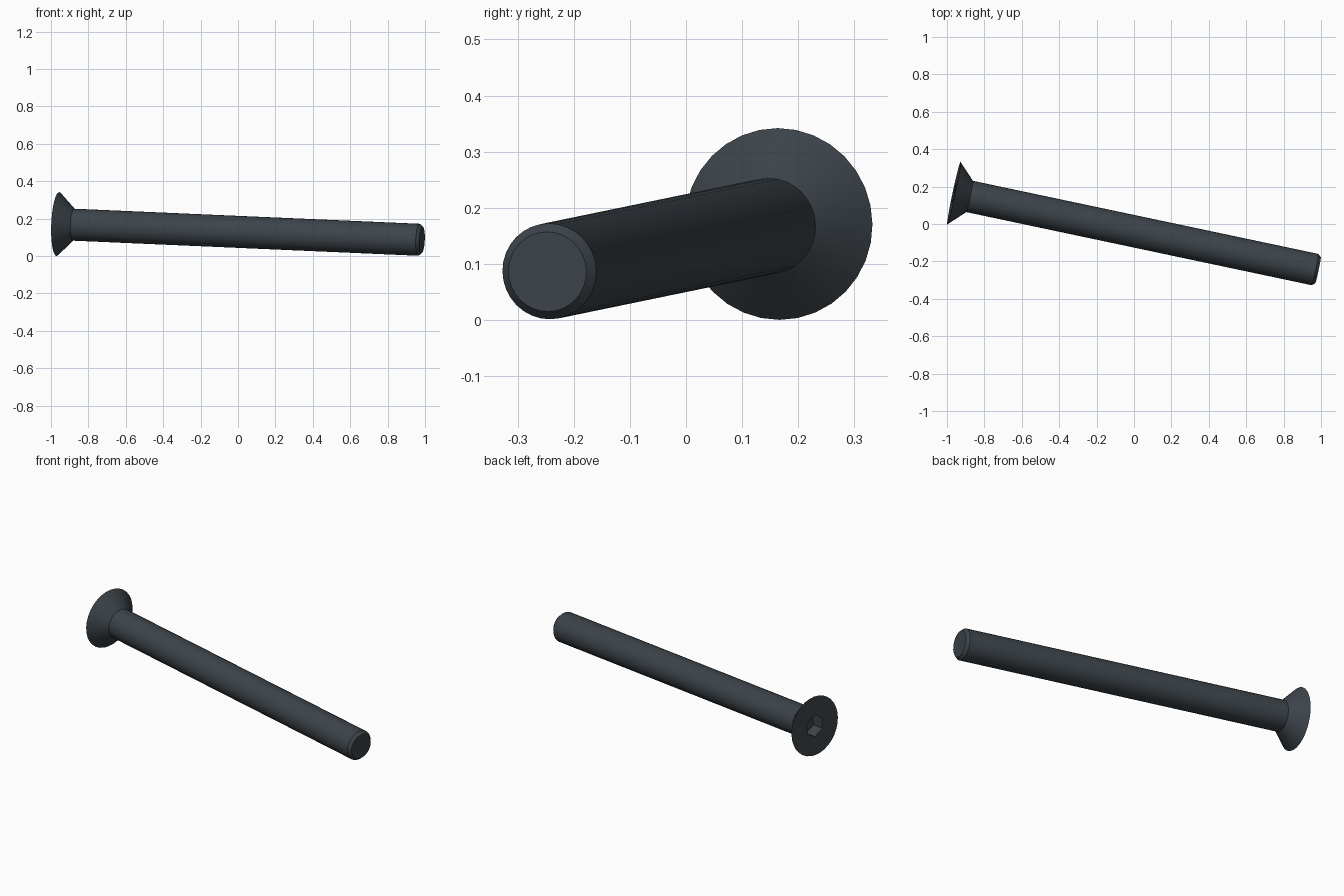
import bpy, bmesh
from math import sin, cos, tau, radians
from mathutils import Vector, Matrix

cube = bpy.data.objects.get("Cube")
if cube:
    bpy.data.objects.remove(cube, do_unlink=True)

# Dark steel
steel = bpy.data.materials.new("dark_steel")
steel.use_nodes = True
colour = (0.046, 0.058, 0.069, 1)
steel.diffuse_color = colour
steel.node_tree.nodes["Principled BSDF"].inputs["Base Color"].default_value = colour

# Bolt axis, running from the head centre to the tip centre
head = Vector((-0.963, 0.165, 0.171))
tip = Vector((0.984, -0.247, 0.086))
length = (tip - head).length
axis = (tip - head).normalized()
side = Vector((0, 0, 1)).cross(axis).normalized()
up = axis.cross(side)

bm = bmesh.new()


def ring(radius, along, sides):
    """Loop of vertices around the axis, with one corner straight up."""
    return [bm.verts.new((along, radius * sin(tau * i / sides), radius * cos(tau * i / sides)))
            for i in range(sides)]


def skin(a, b):
    """Join two loops with quads."""
    n = len(a)
    for i in range(n):
        j = (i + 1) % n
        bm.faces.new((a[i], a[j], b[j], b[i]))


def loop_edges(loop):
    return [bm.edges.get((v, loop[i - 1])) for i, v in enumerate(loop)]


# Countersunk head, shank and chamfered tip
profile = [(0.171, 0), (0.0855, 0.086), (0.0855, length - 0.017), (0.071, length)]
rings = [ring(r, x, 32) for r, x in profile]
for a, b in zip(rings, rings[1:]):
    skin(a, b)
bm.faces.new(rings[-1])

# Hexagonal drive socket
mouth, floor = ring(0.063, 0, 6), ring(0.063, 0.07, 6)
skin(mouth, floor)
bm.faces.new(floor)

# Flat head face around the socket
bmesh.ops.triangle_fill(bm, edges=loop_edges(rings[0]) + loop_edges(mouth), use_beauty=True)
bmesh.ops.recalc_face_normals(bm, faces=bm.faces)

mesh = bpy.data.meshes.new("countersunk_bolt")
bm.to_mesh(mesh)
bm.free()
mesh.materials.append(steel)

bolt = bpy.data.objects.new("countersunk_bolt", mesh)
bpy.context.collection.objects.link(bolt)
turn = Matrix((axis, side, up)).transposed().to_4x4()
bolt.matrix_world = Matrix.Translation(head) @ turn

bpy.ops.object.select_all(action='DESELECT')
bolt.select_set(True)
bpy.context.view_layer.objects.active = bolt
bpy.ops.object.shade_smooth_by_angle(angle=radians(30))
